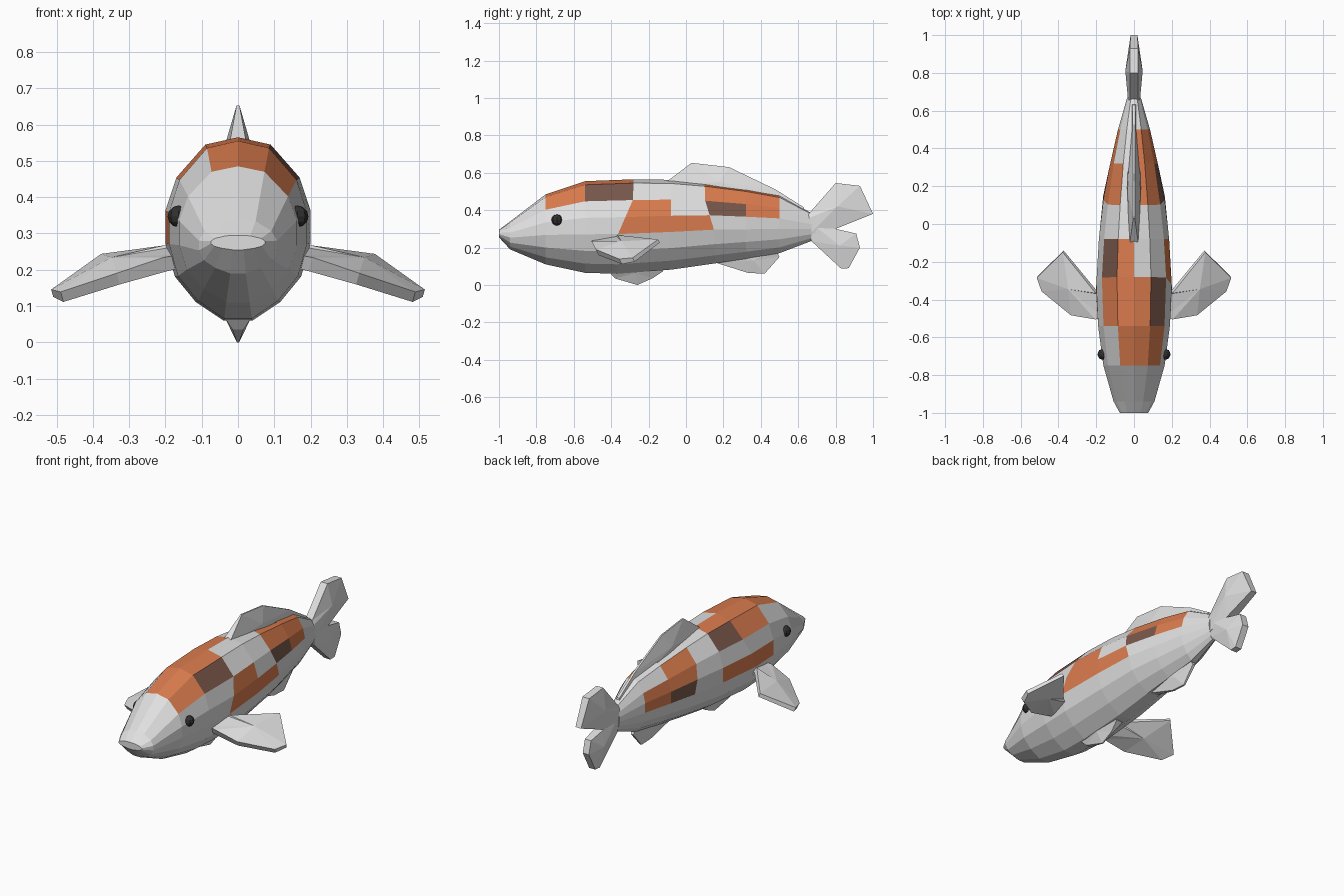
import bpy, bmesh
from mathutils import Vector

cube = bpy.data.objects.get("Cube")
if cube:
    bpy.data.objects.remove(cube, do_unlink=True)


def material(name, rgb):
    m = bpy.data.materials.new(name)
    m.diffuse_color = (*rgb, 1)
    m.use_nodes = True
    bsdf = m.node_tree.nodes["Principled BSDF"]
    bsdf.inputs["Base Color"].default_value = (*rgb, 1)
    return m


WHITE = material("pale_scales", (0.74, 0.74, 0.74))
ORANGE = material("orange_scales", (0.70, 0.20, 0.075))
BROWN = material("brown_scales", (0.19, 0.095, 0.07))
BLACK = material("eye_black", (0.03, 0.03, 0.03))


def finish(bm, name, *mats):
    bmesh.ops.recalc_face_normals(bm, faces=bm.faces)
    mesh = bpy.data.meshes.new(name)
    bm.to_mesh(mesh)
    bm.free()
    for m in mats:
        mesh.materials.append(m)
    obj = bpy.data.objects.new(name, mesh)
    bpy.context.collection.objects.link(obj)
    return obj


# Body: rings of (y, half width, top z, bottom z, slant)
RINGS = [
    (-1.00, 0.075, 0.295, 0.255, 0.0),
    (-0.94, 0.108, 0.340, 0.190, 0.0),
    (-0.75, 0.162, 0.485, 0.110, 0.0),
    (-0.54, 0.190, 0.555, 0.065, 0.0),
    (-0.28, 0.200, 0.565, 0.060, -0.22),
    (-0.08, 0.186, 0.562, 0.082, 0.0),
    (0.10, 0.163, 0.545, 0.115, 0.13),
    (0.32, 0.126, 0.515, 0.140, 0.0),
    (0.50, 0.085, 0.480, 0.170, 0.0),
    (0.67, 0.036, 0.385, 0.235, 0.0),
]
# Half cross-section as (width fraction, height fraction), top to bottom
HALF = [(0.45, 0.96), (0.85, 0.78), (1.0, 0.60), (1.0, 0.42),
        (0.87, 0.24), (0.58, 0.10), (0.20, 0.0)]
SECTION = [(0, 1)] + HALF + [(-x, f) for x, f in reversed(HALF)]
N = len(SECTION)

# Scale pattern per lengthwise strip: w white, o orange, b brown
LEFT = ["wwoowwoow", "wwobwwoow", "wwwwowbow", "wwwwoowww"]
RIGHT = ["wwooowwww", "wwwobwoww", "wwwwwwoow", "wwwoowbow"]

bm = bmesh.new()
loops = []
for y, w, top, bot, slant in RINGS:
    loops.append([bm.verts.new((x * w, y + slant * min(max(0.8 - f, 0), 0.4),
                                bot + f * (top - bot))) for x, f in SECTION])
for s in range(len(RINGS) - 1):
    a, b = loops[s], loops[s + 1]
    for i in range(N):
        j = (i + 1) % N
        face = bm.faces.new((a[i], a[j], b[j], b[i]))
        if i < 4:
            face.material_index = "wob".index(LEFT[i][s])
        elif N - 1 - i < 4:
            face.material_index = "wob".index(RIGHT[N - 1 - i][s])
bm.faces.new(loops[0])
bm.faces.new(loops[-1])
finish(bm, "body", WHITE, ORANGE, BROWN)


# Fins: an outline of (x, y, z, half thickness) with a raised centre point
def fin(name, outline, centre, axis):
    bm = bmesh.new()
    axis = Vector(axis).normalized()
    sides = []
    for sign in (1, -1):
        rim = [bm.verts.new(Vector(p[:3]) + axis * p[3] * sign) for p in outline]
        mid = bm.verts.new(Vector(centre[:3]) + axis * centre[3] * sign)
        for i in range(len(rim)):
            bm.faces.new((rim[i - 1], rim[i], mid))
        sides.append(rim)
    a, b = sides
    for i in range(len(a)):
        bm.faces.new((a[i - 1], a[i], b[i], b[i - 1]))
    return finish(bm, name, WHITE)


def upright_fin(name, outline, centre):
    fin(name, [(0, *p) for p in outline], (0, *centre), (1, 0, 0))


upright_fin("dorsal_fin",
            [(-0.12, 0.54, 0.025), (0.03, 0.653, 0.004), (0.23, 0.63, 0.004),
             (0.48, 0.51, 0.006), (0.63, 0.415, 0.008), (0.64, 0.37, 0.015),
             (0.50, 0.45, 0.028), (0.20, 0.50, 0.038)],
            (0.18, 0.55, 0.034))
upright_fin("pelvic_fin",
            [(-0.42, 0.08, 0.045), (-0.38, 0.035, 0.015), (-0.26, 0.0, 0.003),
             (-0.18, 0.035, 0.006), (-0.12, 0.075, 0.02), (-0.14, 0.11, 0.04)],
            (-0.27, 0.065, 0.035))
upright_fin("anal_fin",
            [(0.14, 0.125, 0.02), (0.33, 0.065, 0.006), (0.42, 0.06, 0.005),
             (0.50, 0.15, 0.008), (0.48, 0.19, 0.02), (0.30, 0.17, 0.03)],
            (0.36, 0.13, 0.024))
upright_fin("tail_upper_lobe",
            [(0.64, 0.35, 0.03), (0.66, 0.385, 0.022), (0.80, 0.545, 0.022),
             (0.93, 0.53, 0.022), (1.0, 0.38, 0.018), (0.80, 0.30, 0.026),
             (0.66, 0.27, 0.03)],
            (0.81, 0.42, 0.046))
upright_fin("tail_lower_lobe",
            [(0.66, 0.34, 0.03), (0.80, 0.30, 0.026), (0.91, 0.275, 0.02),
             (0.93, 0.20, 0.02), (0.87, 0.09, 0.02), (0.83, 0.087, 0.02),
             (0.67, 0.235, 0.024)],
            (0.82, 0.21, 0.042))

# Paired parts: side fins and eyes
SIDE_FIN = [(0.15, -0.49, 0.225, 0.02), (0.20, -0.495, 0.215, 0.022),
            (0.33, -0.475, 0.175, 0.018), (0.485, -0.35, 0.125, 0.016),
            (0.512, -0.28, 0.135, 0.012), (0.375, -0.145, 0.235, 0.010),
            (0.20, -0.36, 0.255, 0.014), (0.15, -0.37, 0.255, 0.014)]
for side, sx in (("left", 1), ("right", -1)):
    fin(side + "_side_fin", [(x * sx, y, z, t) for x, y, z, t in SIDE_FIN],
        (0.34 * sx, -0.33, 0.205, 0.034), (0.25 * sx, -0.45, 0.86))
    bm = bmesh.new()
    bmesh.ops.create_uvsphere(bm, u_segments=8, v_segments=6, radius=0.03)
    bmesh.ops.translate(bm, verts=bm.verts, vec=(0.164 * sx, -0.69, 0.347))
    finish(bm, side + "_eye", BLACK)
